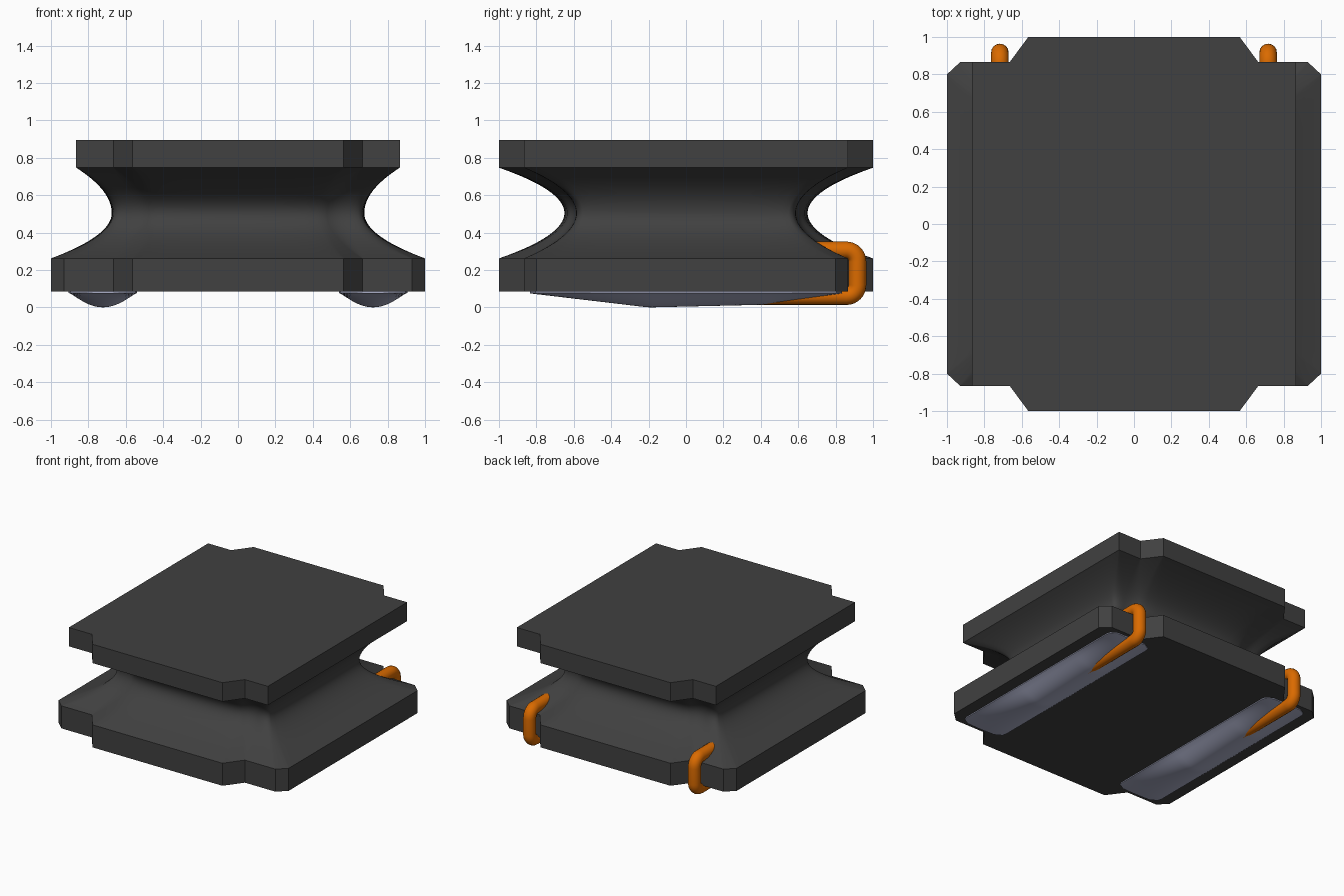
import bpy, bmesh, math
from mathutils import Vector

cube = bpy.data.objects.get("Cube")
if cube:
    bpy.data.objects.remove(cube, do_unlink=True)


def make_material(name, colour, roughness=0.6):
    m = bpy.data.materials.new(name)
    m.use_nodes = True
    m.diffuse_color = (*colour, 1)
    bsdf = m.node_tree.nodes["Principled BSDF"]
    bsdf.inputs["Base Color"].default_value = (*colour, 1)
    bsdf.inputs["Roughness"].default_value = roughness
    return m


charcoal = make_material("charcoal", (0.052, 0.052, 0.052))
steel = make_material("blue grey", (0.41, 0.43, 0.58))
orange = make_material("orange", (0.7, 0.145, 0.0))


def add_object(name, bm, mat, smooth=None):
    bmesh.ops.recalc_face_normals(bm, faces=bm.faces[:])
    mesh = bpy.data.meshes.new(name)
    bm.to_mesh(mesh)
    bm.free()
    mesh.materials.append(mat)
    ob = bpy.data.objects.new(name, mesh)
    bpy.context.collection.objects.link(ob)
    if smooth:
        bpy.ops.object.select_all(action='DESELECT')
        ob.select_set(True)
        bpy.context.view_layer.objects.active = ob
        bpy.ops.object.shade_smooth_by_angle(angle=math.radians(smooth))


def full_outline(quarter):
    """Mirror one quarter of an outline into a closed counterclockwise loop."""
    q = [Vector(p) for p in quarter]
    left = [Vector((-p.x, p.y)) for p in reversed(q)]
    half = q + left
    return half + [-p for p in half]


def loft(name, rings, mat, smooth=None):
    """Join rings of 3D points and cap both ends."""
    bm = bmesh.new()
    loops = [[bm.verts.new(p) for p in ring] for ring in rings]
    for a, b in zip(loops, loops[1:]):
        for i in range(len(a)):
            j = (i + 1) % len(a)
            bm.faces.new((a[i], a[j], b[j], b[i]))
    bm.faces.new(loops[0])
    bm.faces.new(loops[-1])
    add_object(name, bm, mat, smooth)


# Notched outlines of the two plates and the waist between them
base = full_outline([(1, 0.8), (0.93, 0.865), (0.665, 0.865), (0.565, 1)])
top = full_outline([(0.865, 0.8), (0.865, 0.865), (0.665, 0.865), (0.565, 1)])
waist = full_outline([(0.675, 0.52), (0.655, 0.585), (0.52, 0.59), (0.42, 0.65)])

Z_BASE, Z_LOW, Z_HIGH, Z_TOP = 0.085, 0.262, 0.747, 0.895
for name, outline, z0, z1 in (("base_plate", base, Z_BASE, Z_LOW),
                              ("top_plate", top, Z_HIGH, Z_TOP)):
    loft(name, [[(p.x, p.y, z) for p in outline] for z in (z0, z1)], charcoal)


def rounded(points, cut):
    """Replace each corner with a short curve."""
    out = []
    for i, p in enumerate(points):
        a = p.lerp(points[i - 1], cut)
        b = p.lerp(points[(i + 1) % len(points)], cut)
        for k in range(5):
            t = k / 4
            out.append(a.lerp(p, t).lerp(p.lerp(b, t), t))
    return out


# Concave waist, its outline softening towards the middle
STEPS = 32
rings = []
for s in range(STEPS + 1):
    t = 2 * s / STEPS - 1
    end = base if t < 0 else top
    ring = [w.lerp(e, t * t) for w, e in zip(waist, end)]
    z = Z_LOW + (Z_HIGH - Z_LOW) * s / STEPS
    rings.append([(p.x, p.y, z) for p in rounded(ring, 0.01 + 0.44 * (1 - t * t))])
loft("concave_waist", rings, charcoal, 40)


# Domed runners under the base, deepest a little forward of the middle
RUNNER_X, HALF_W, Y0, Y1 = 0.722, 0.183, -0.835, 0.835


def keel(y):
    if y < -0.2:
        return 0.075 * (-0.2 - y) / (-0.2 - Y0)
    if y < 0.4:
        return 0.014 * (y + 0.2) / 0.6
    return 0.014 + 0.061 * (y - 0.4) / (Y1 - 0.4)


def runner(name, side):
    nu, nv, radius, rim = 20, 56, 0.06, 0.078
    bm = bmesh.new()
    rows = []
    for j in range(nv + 1):
        y = Y0 + (Y1 - Y0) * j / nv
        gap = max(0, radius - min(y - Y0, Y1 - y))
        w = HALF_W - radius + math.sqrt(radius ** 2 - gap ** 2)
        row = []
        for i in range(nu + 1):
            u = 2 * i / nu - 1
            z = rim - (rim - keel(y)) * (1 - u * u) ** 1.25
            row.append(bm.verts.new((side * RUNNER_X + u * w, y, z)))
        rows.append(row)
    for a, b in zip(rows, rows[1:]):
        for i in range(nu):
            bm.faces.new((a[i], a[i + 1], b[i + 1], b[i]))
    # Rim rising into the base plate
    border = [e for e in bm.edges if e.is_boundary]
    up = bmesh.ops.extrude_edge_only(bm, edges=border)["geom"]
    for v in up:
        if isinstance(v, bmesh.types.BMVert):
            v.co.z = Z_BASE + 0.005
    bmesh.ops.contextual_create(bm, geom=[e for e in up if isinstance(e, bmesh.types.BMEdge)])
    add_object(name, bm, steel, 35)


# Bent round clips hooking from each runner up behind the base
def clip(name, side):
    path = [Vector(p) for p in ((0.3, 0.06), (0.917, 0.06), (0.917, 0.305), (0.55, 0.305))]
    bend, tube, sides = 0.06, 0.047, 16
    centre = [path[0]]
    for a, p, b in zip(path, path[1:], path[2:]):
        u, v = (a - p).normalized() * bend, (b - p).normalized() * bend
        for k in range(9):
            t = math.pi / 2 * k / 8
            centre.append(p + u * (1 - math.sin(t)) + v * (1 - math.cos(t)))
    centre.append(path[-1])
    rings = []
    for i, c in enumerate(centre):
        d = (centre[min(i + 1, len(centre) - 1)] - centre[max(i - 1, 0)]).normalized()
        n = Vector((-d.y, d.x))
        ring = []
        for k in range(sides):
            a = math.tau * k / sides
            q = c + n * tube * math.sin(a)
            ring.append((side * 0.717 + tube * math.cos(a), q.x, q.y))
        rings.append(ring)
    loft(name, rings, orange, 50)


for label, side in (("left", 1), ("right", -1)):
    runner(label + "_runner", side)
    clip(label + "_clip", side)
